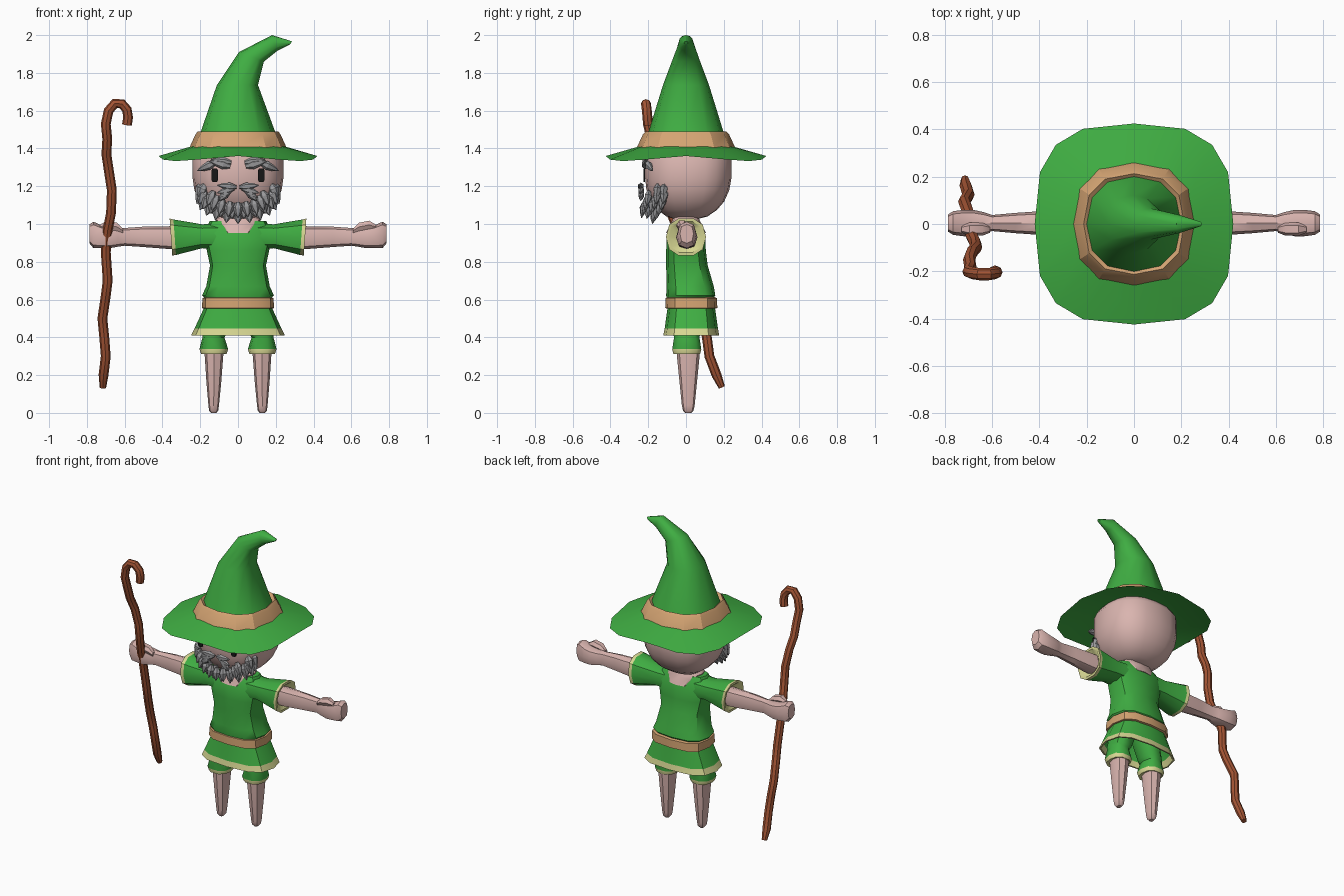
import bpy, bmesh, math
from mathutils import Vector as V

if "Cube" in bpy.data.objects:
    bpy.data.objects.remove(bpy.data.objects["Cube"])


def material(name, r, g, b):
    m = bpy.data.materials.new(name)
    m.diffuse_color = (r, g, b, 1)
    m.use_nodes = True
    m.node_tree.nodes["Principled BSDF"].inputs["Base Color"].default_value = m.diffuse_color
    return m


GREEN = material("cloth green", .05, .42, .055)
SKIN = material("skin pink", .70, .46, .43)
TAN = material("leather tan", .66, .37, .17)
TRIM = material("trim pale yellow", .68, .68, .29)
GREY = material("hair grey", .31, .31, .32)
WOOD = material("wood brown", .37, .09, .035)
BLACK = material("eye black", .008, .008, .008)


def ring(c, u, v, n=12, p=2.0):
    """Superellipse ring around c spanned by half-axes u and v."""
    c, u, v, pts = V(c), V(u), V(v), []
    for i in range(n):
        a = 2 * math.pi * i / n
        ca, sa = math.cos(a), math.sin(a)
        f = lambda k: math.copysign(abs(k) ** (2 / p), k) if abs(k) > 1e-6 else 0
        pts.append(c + u * f(ca) + v * f(sa))
    return pts


def zring(z, hx, hy, cx=0, cy=0, n=12, p=2.5):
    return ring((cx, cy, z), (hx, 0, 0), (0, hy, 0), n, p)


def xring(x, hy, hz, zc, n=10, p=2.5, cy=0):
    return ring((x, cy, zc), (0, hy, 0), (0, 0, hz), n, p)


def build(name, lofts, mats, segs=None, caps=True, angle=40):
    """Skin one or more ring stacks; segs gives a material slot per segment."""
    bm = bmesh.new()
    for rings in lofts:
        rows = [[bm.verts.new(q) for q in r] for r in rings]
        n = len(rows[0])
        for k in range(len(rows) - 1):
            for i in range(n):
                j = (i + 1) % n
                f = bm.faces.new((rows[k][i], rows[k][j], rows[k + 1][j], rows[k + 1][i]))
                f.material_index = segs[k] if segs else 0
        if caps:
            bm.faces.new(rows[0]).material_index = segs[0] if segs else 0
            bm.faces.new(rows[-1]).material_index = segs[-1] if segs else 0
    bmesh.ops.recalc_face_normals(bm, faces=bm.faces)
    me = bpy.data.meshes.new(name)
    bm.to_mesh(me)
    bm.free()
    for m in mats:
        me.materials.append(m)
    for f in me.polygons:
        f.use_smooth = True
    me.set_sharp_from_angle(angle=math.radians(angle))
    ob = bpy.data.objects.new(name, me)
    bpy.context.collection.objects.link(ob)
    return ob


# hat cone: each ring runs from a left to a right point, with a half depth
cone = []
for xl, zl, xr, zr, hy in [(-.207, 1.46, .207, 1.46, .207), (-.112, 1.735, .106, 1.735, .122),
                           (.005, 1.91, .137, 1.86, .066), (.18, 2.0, .206, 1.915, .038),
                           (.286, 1.967, .275, 1.95, .01)]:
    cone.append(ring(((xl + xr) / 2, 0, (zl + zr) / 2), ((xr - xl) / 2, 0, (zr - zl) / 2),
                     (0, hy, 0), 12, 2.3))
build("hat_cone", [cone], [GREEN])

# hat brim: rounded square, corners hang lower
edge = zring(1.36, .42, .425, n=16, p=2.9)
for i, q in enumerate(edge):
    q.z -= .027 * abs(math.sin(4 * math.pi * i / 16))
build("hat_brim", [[zring(1.425, .2, .2, n=16, p=2.4), zring(1.41, .25, .25, n=16, p=2.4), edge,
                    zring(1.398, .25, .25, n=16, p=2.4), zring(1.40, .2, .2, n=16, p=2.4)]],
      [GREEN], caps=False)
build("hat_band", [[zring(1.405, .2, .2), zring(1.405, .257, .26), zring(1.475, .225, .228),
                    zring(1.49, .213, .213), zring(1.475, .195, .195)]], [TAN], caps=False, angle=25)

# head
build("head", [[zring(z, h, h * .95, 0, cy, 20, 2.5) for z, h, cy in
                [(1.028, .07, 0), (1.04, .115, .005), (1.075, .165, .008), (1.12, .203, .01),
                 (1.18, .231, .01), (1.24, .24, .012), (1.36, .24, .012), (1.42, .2, .01)]]],
      [SKIN], angle=60)

# beard, moustache and eyebrow tufts


def tuft(p, d, length, w):
    p, d = V(p), V(d).normalized()
    s = d.cross(V((0, -1, 0))).normalized()
    o = d.cross(s)
    return [ring(p + d * length * t, s * w * k, o * w * k * .8, 6)
            for t, k in [(0, .45), (.35, 1), (.7, .65), (1, .06)]]


tufts = []
for rx, rz, count, lim, yy, w in [(.185, .115, 13, 98, -.165, .03), (.175, .09, 12, 96, -.195, .03),
                                  (.135, .085, 9, 72, -.222, .027)]:
    for i in range(count):
        a = math.radians(lim * (2 * i / (count - 1) - 1))
        x, z = rx * math.sin(a), 1.2 - rz * math.cos(a)
        y = yy + .055 * (abs(x) / .185) ** 2
        tufts.append(tuft((x, y, z), (math.sin(a) * .35, -.12, -.75), .085, w))
for s in (-1, 1):
    for k in range(4):
        tufts.append(tuft((s * (.008 + .014 * k), -.235, 1.195 - .008 * k),
                          (s * 1, -.1, .1 - .35 * k), .105 - .012 * k, .021))
build("beard", tufts, [GREY], angle=20)
brows = []
for s in (-1, 1):
    brows += [tuft((s * .04, -.215, 1.305), (s * 1, 0, .25), .115, .026),
              tuft((s * .035, -.215, 1.325), (s * 1, 0, .15), .11, .022),
              tuft((s * .12, -.21, 1.325), (s * 1, .35, -.45), .11, .024)]
build("eyebrows", brows, [GREY], angle=20)

# eyes: thin plates
for s, side in ((-1, "right"), (1, "left")):
    build("eye_" + side, [[ring((s * .123, y, 1.258), (.018, 0, 0), (0, 0, .037), 10, 4)
                           for y in (-.226, -.217)]], [BLACK])

# tunic body, bare neck patch, belt
body = [(.6, .17, .02, .12), (.622, .19, .025, .13), (.67, .168, .022, .125), (.78, .148, .005, .11),
        (.86, .165, 0, .105), (.95, .185, 0, .1), (1.015, .15, 0, .066)]
build("tunic_body", [[zring(z, hx, hy, 0, cy, 12, 2.8) for z, hx, cy, hy in body]], [GREEN])
build("neck", [[zring(.953, .085, .105, p=3), zring(1.0, .118, .083, p=3),
                zring(1.02, .12, .072, p=3), zring(1.06, .08, .06, p=3)]], [SKIN])
build("belt", [[zring(.55, .17, .12, 0, .028, p=3), zring(.555, .191, .138, 0, .028, p=3),
                zring(.608, .188, .136, 0, .028, p=3), zring(.614, .165, .12, 0, .028, p=3)]],
      [TAN], angle=30)

# skirt with trim on both sides of the hem
skirt = [(.56, .178, .125), (.447, .23, .141), (.41, .248, .148), (.41, .238, .138),
         (.447, .22, .131), (.55, .16, .11)]
build("skirt", [[zring(z, hx, hy, 0, .028, 12, 2.9) for z, hx, hy in skirt]],
      [GREEN, TRIM], [0, 1, 1, 1, 0])

for s, side in ((-1, "right"), (1, "left")):
    # short sleeves, flared, with a pale cuff
    sl = [(.1, .09, .07, .935), (.19, .083, .066, .935), (.335, .102, .098, .93),
          (.355, .106, .102, .931), (.355, .09, .086, .931), (.325, .05, .055, .93)]
    rings = [xring(s * x, hy, hz, zc, 10, 2.4) for x, hy, hz, zc in sl]
    for r in rings[2:5]:
        for q in r:
            q.x += s * .07 * (q.z - .93)
    build("sleeve_" + side, [rings], [GREEN, TRIM], [0, 0, 1, 1, 1])

    # arm and fist
    arm = [(.25, .055, .062, .928), (.37, .052, .06, .928), (.5, .043, .054, .932),
           (.6, .034, .047, .932), (.635, .046, .05, .93), (.68, .056, .056, .928),
           (.72, .056, .06, .932), (.765, .05, .07, .942), (.787, .036, .05, .948)]
    build("arm_" + side, [[xring(s * x, hy, hz, zc, 8, 2.6, .004) for x, hy, hz, zc in arm]], [SKIN])
    build("thumb_" + side, [[xring(s * x, h, h * .9, zc, 6, 2.4, -.022) for x, h, zc in
                             [(.61, .015, .965), (.64, .027, .985), (.695, .028, .995),
                              (.73, .014, .985)]]], [SKIN])

    # shorts and leg
    sh = [(.56, .075, .09, .08), (.42, .065, .075, .122), (.4, .058, .07, .13),
          (.337, .076, .08, .128), (.312, .068, .074, .128), (.318, .045, .05, .128)]
    build("shorts_" + side, [[zring(z, hx, hy, s * cx, .004, 10) for z, hx, hy, cx in sh]],
          [GREEN, TRIM], [0, 0, 0, 1, 1])
    lg = [(.36, .05, .062), (.3, .049, .06), (.16, .039, .046), (.04, .028, .034),
          (.012, .024, .028), (0, .014, .017)]
    build("leg_" + side, [[zring(z, hx, hy, s * (.128 + .02 * (.15 - z) * .3), .012, 8)
                           for z, hx, hy in lg]], [SKIN])

# crooked staff, leaning forward towards the top
path = [(-.715, .135), (-.712, .2), (-.7, .3), (-.708, .4), (-.718, .5), (-.7, .62), (-.69, .7),
        (-.7, .85), (-.69, .97), (-.672, 1.06), (-.668, 1.18), (-.685, 1.29), (-.697, 1.37),
        (-.692, 1.45), (-.7, 1.53), (-.685, 1.6), (-.652, 1.638), (-.615, 1.637), (-.588, 1.605),
        (-.582, 1.565), (-.588, 1.525)]
pts = [V((x, .18 - .268 * (z - .135) + .012 * math.sin(z * 16), z)) for x, z in path]
staff = []
for i, q in enumerate(pts):
    t = (pts[min(i + 1, len(pts) - 1)] - pts[max(i - 1, 0)]).normalized()
    u = t.cross(V((0, 1, 0))).normalized()
    r = .017 if i == 0 else .026
    staff.append(ring(q, u * r, t.cross(u) * r, 8))
build("staff", [staff], [WOOD])
